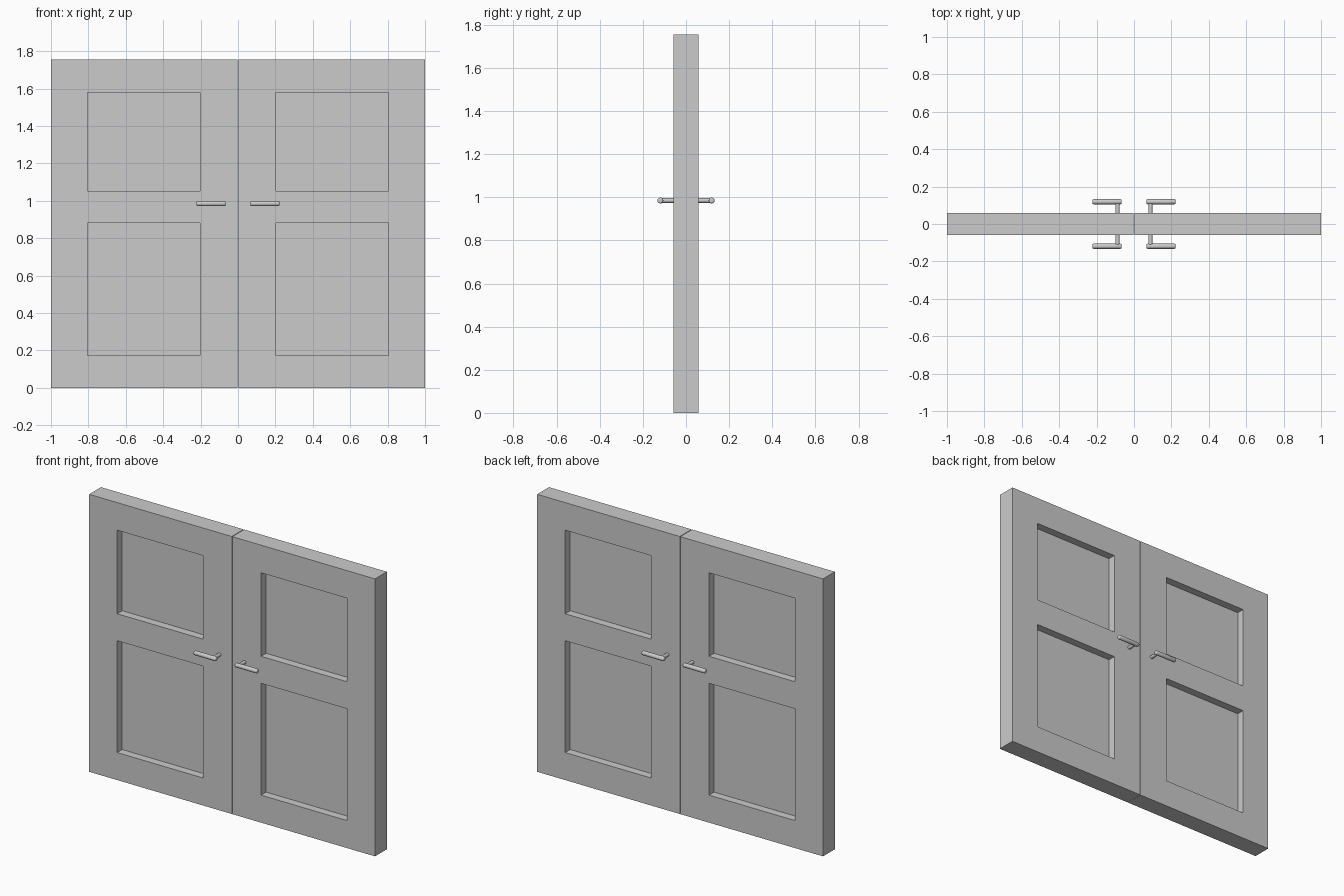
import bpy, bmesh, math
from mathutils import Matrix, Vector

if "Cube" in bpy.data.objects:
    bpy.data.objects.remove(bpy.data.objects["Cube"])

HALF, RECESS, GAP = 0.059, 0.05, 0.002
XS = [GAP, 0.203, 0.804, 1.0]                      # stile / panel / stile
ZS = [0.0, 0.174, 0.881, 1.052, 1.58, 1.755]       # rails and panels
HANDLE_Z, HANDLE_Y = 0.985, 0.119


def finish(bm, name):
    bmesh.ops.recalc_face_normals(bm, faces=bm.faces)
    me = bpy.data.meshes.new(name)
    bm.to_mesh(me)
    bm.free()
    ob = bpy.data.objects.new(name, me)
    bpy.context.collection.objects.link(ob)
    return ob


def door(name, side):
    """Door leaf with two panels recessed on both faces."""
    bm = bmesh.new()

    def quad(*pts):
        bm.faces.new([bm.verts.new((side * x, y, z)) for x, y, z in pts])

    for y, inner in ((-HALF, -HALF + RECESS), (HALF, HALF - RECESS)):
        for i in range(3):
            for j in range(5):
                x0, x1, z0, z1 = XS[i], XS[i + 1], ZS[j], ZS[j + 1]
                corners = [(x0, z0), (x1, z0), (x1, z1), (x0, z1)]
                panel = i == 1 and j in (1, 3)
                d = inner if panel else y
                quad(*[(x, d, z) for x, z in corners])
                if panel:
                    for (xa, za), (xb, zb) in zip(corners, corners[1:] + corners[:1]):
                        quad((xa, y, za), (xb, y, zb), (xb, inner, zb), (xa, inner, za))
    # outer edges
    for x in (XS[0], XS[-1]):
        for a, b in zip(ZS, ZS[1:]):
            quad((x, -HALF, a), (x, HALF, a), (x, HALF, b), (x, -HALF, b))
    for z in (ZS[0], ZS[-1]):
        for a, b in zip(XS, XS[1:]):
            quad((a, -HALF, z), (a, HALF, z), (b, HALF, z), (b, -HALF, z))
    bmesh.ops.remove_doubles(bm, verts=bm.verts, dist=1e-5)
    return finish(bm, name)


def rod(name, a, b, radius, bevel=0.0):
    """Round bar from a to b, with optionally rounded ends."""
    a, b = Vector(a), Vector(b)
    bm = bmesh.new()
    bmesh.ops.create_cone(bm, cap_ends=True, segments=24, radius1=radius,
                          radius2=radius, depth=(b - a).length)
    if bevel:
        rims = [e for e in bm.edges if abs(e.verts[0].co.z - e.verts[1].co.z) < 1e-6]
        bmesh.ops.bevel(bm, geom=rims, offset=bevel, segments=3, profile=0.5,
                        affect='EDGES')
    turn = (b - a).to_track_quat('Z', 'Y').to_matrix().to_4x4()
    bm.transform(Matrix.Translation((a + b) / 2) @ turn)
    ob = finish(bm, name)
    bpy.ops.object.select_all(action='DESELECT')
    ob.select_set(True)
    bpy.context.view_layer.objects.active = ob
    bpy.ops.object.shade_smooth_by_angle(angle=math.radians(35))
    return ob


for side, label in ((-1, "left"), (1, "right")):
    door(f"door_{label}", side)
    # lever handle on each face
    for f, face in ((-1, "front"), (1, "back")):
        y = f * HANDLE_Y
        rod(f"handle_post_{label}_{face}", (side * 0.088, f * (HALF - 0.005), HANDLE_Z),
            (side * 0.088, y, HANDLE_Z), 0.011)
        rod(f"handle_lever_{label}_{face}", (side * 0.066, y, HANDLE_Z),
            (side * 0.222, y, HANDLE_Z), 0.0138, 0.007)
